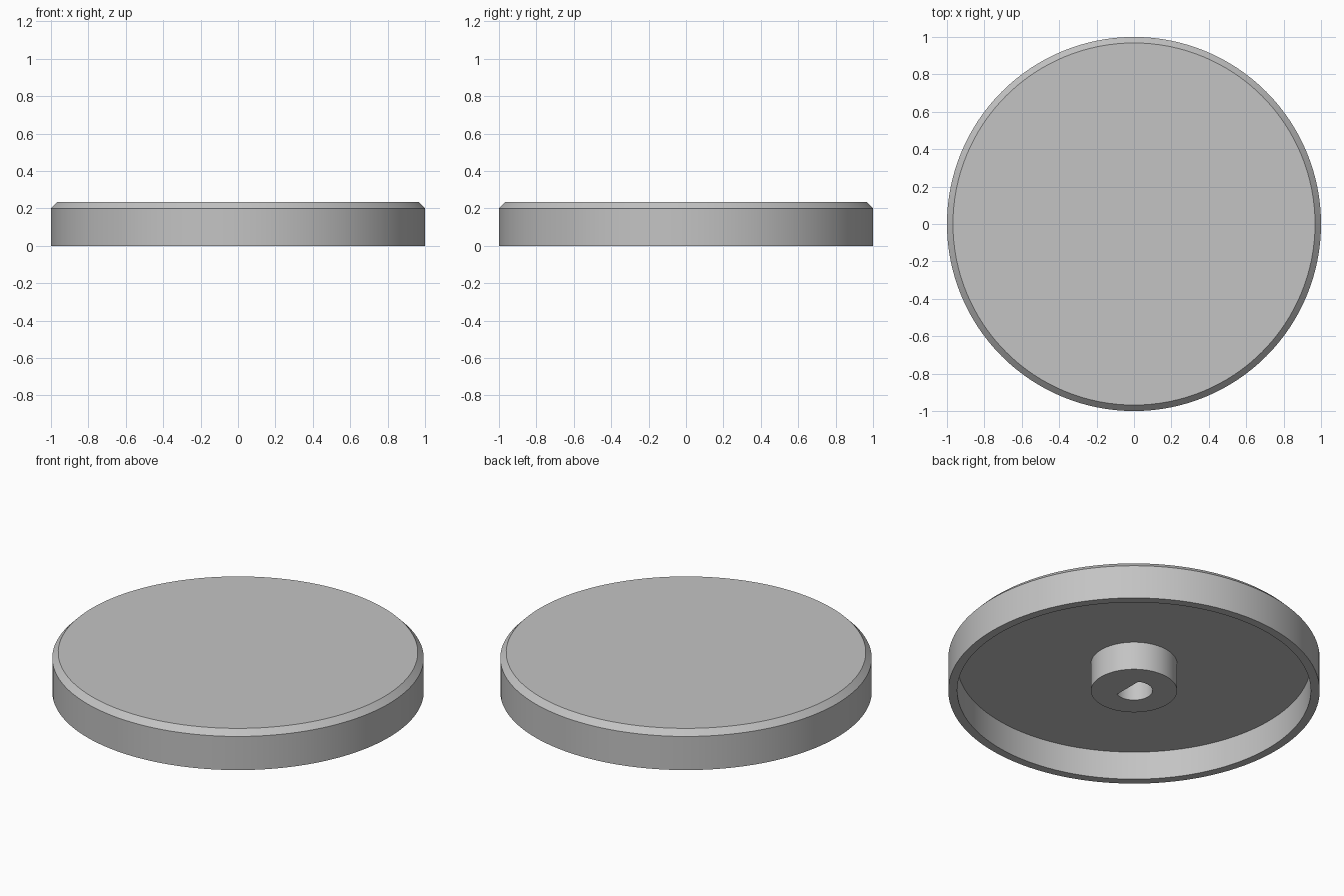
import bpy
import bmesh
from math import cos, sin, tau, radians

cube = bpy.data.objects.get("Cube")
if cube:
    bpy.data.objects.remove(cube, do_unlink=True)

SIDES = 128
FLOOR = 0.168      # height of the underside inside the rim
TOP = 0.233

grey = bpy.data.materials.new("plain_grey")
grey.use_nodes = True
COLOUR = (0.55, 0.55, 0.55, 1)
grey.diffuse_color = COLOUR
grey.node_tree.nodes["Principled BSDF"].inputs["Base Color"].default_value = COLOUR


def ring(bm, radius, z, flat=None):
    """Circle of vertices, optionally cut to a D by a flat on the +x side."""
    verts = []
    for i in range(SIDES):
        a = tau * i / SIDES
        x = radius * cos(a)
        if flat is not None:
            x = min(x, flat)
        verts.append(bm.verts.new((x, radius * sin(a), z)))
    return verts


def bridge(bm, a, b):
    for i in range(SIDES):
        j = (i + 1) % SIDES
        bm.faces.new((a[i], a[j], b[j], b[i]))


def finish(bm, name):
    bmesh.ops.recalc_face_normals(bm, faces=bm.faces)
    mesh = bpy.data.meshes.new(name)
    bm.to_mesh(mesh)
    bm.free()
    mesh.materials.append(grey)
    obj = bpy.data.objects.new(name, mesh)
    bpy.context.collection.objects.link(obj)
    bpy.ops.object.select_all(action="DESELECT")
    obj.select_set(True)
    bpy.context.view_layer.objects.active = obj
    bpy.ops.object.shade_smooth_by_angle(angle=radians(30))


# Hollow cap: chamfered top, outer wall, rim and recessed underside
bm = bmesh.new()
profile = [(0.968, TOP), (1, 0.2), (1, 0), (0.952, 0), (0.952, FLOOR)]
rings = [ring(bm, r, z) for r, z in profile]
for a, b in zip(rings, rings[1:]):
    bridge(bm, a, b)
bm.faces.new(rings[0])
bm.faces.new(rings[-1])
finish(bm, "cap_shell")

# Central hub with a D-shaped shaft hole, seated slightly into the cap
bm = bmesh.new()
seat = FLOOR + 0.01
loops = [ring(bm, 0.232, seat), ring(bm, 0.232, 0),
         ring(bm, 0.1, 0, 0.045), ring(bm, 0.1, seat, 0.045)]
for a, b in zip(loops, loops[1:] + loops[:1]):
    bridge(bm, a, b)
finish(bm, "shaft_hub")
